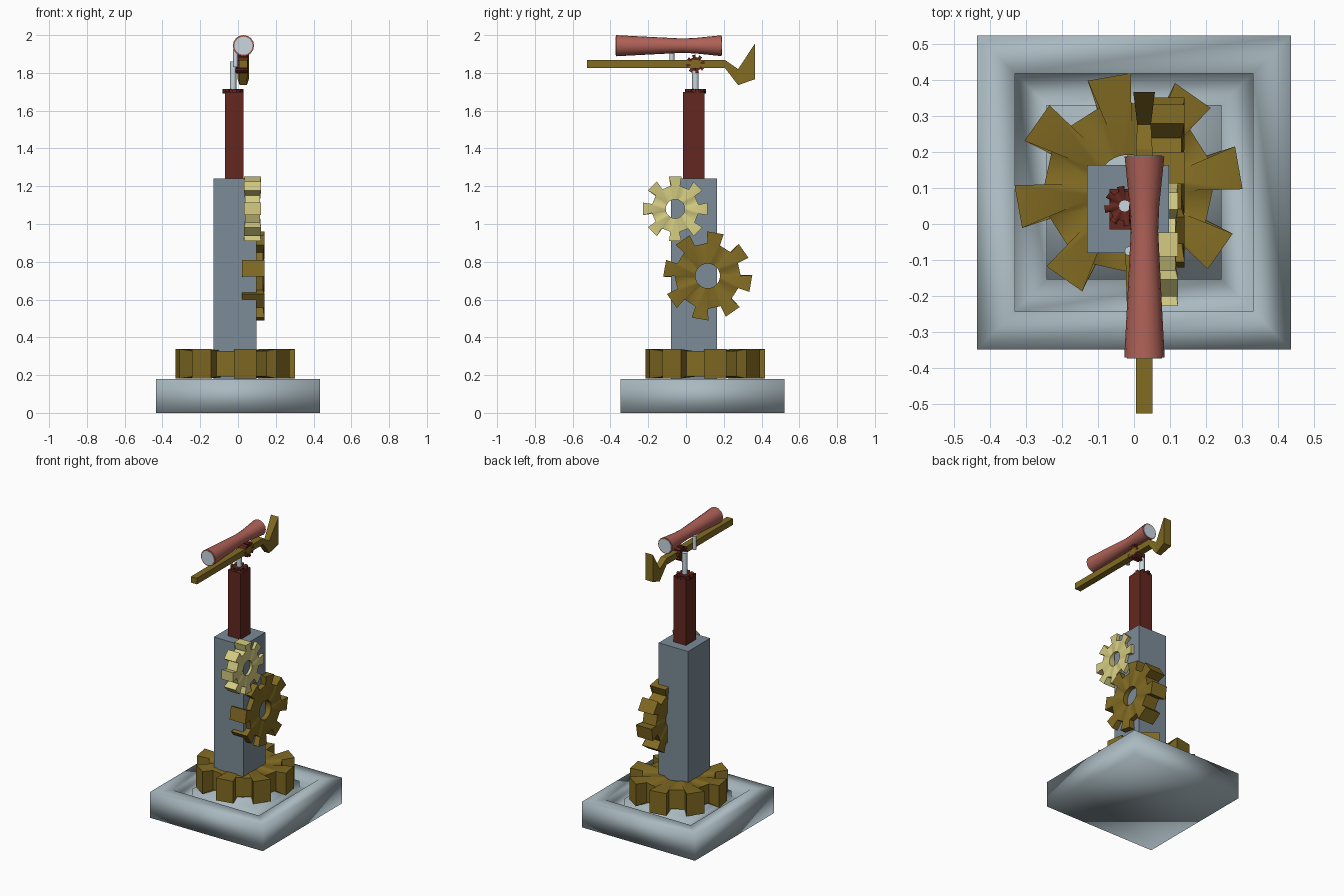
import bpy, math
from mathutils import Matrix, Vector

if "Cube" in bpy.data.objects:
    bpy.data.objects.remove(bpy.data.objects["Cube"])


def mat(name, rgb):
    m = bpy.data.materials.new(name)
    m.diffuse_color = (*rgb, 1)
    m.use_nodes = True
    m.node_tree.nodes["Principled BSDF"].inputs["Base Color"].default_value = m.diffuse_color
    return m


STONE = mat("light_stone", (0.40, 0.49, 0.53))
SLATE = mat("slate_grey", (0.20, 0.26, 0.31))
GOLD = mat("dark_gold", (0.22, 0.145, 0.016))
PALE = mat("pale_yellow", (0.66, 0.60, 0.22))
RED = mat("dark_red", (0.125, 0.02, 0.013))
PINK = mat("dusty_pink", (0.43, 0.12, 0.095))
GLASS = mat("pale_grey", (0.58, 0.68, 0.74))


def make(name, verts, faces, mats, smooth=None):
    me = bpy.data.meshes.new(name)
    me.from_pydata([tuple(v) for v in verts], [], faces)
    me.update()
    ob = bpy.data.objects.new(name, me)
    bpy.context.collection.objects.link(ob)
    for m in mats:
        me.materials.append(m)
    if smooth:
        bpy.ops.object.select_all(action='DESELECT')
        ob.select_set(True)
        bpy.context.view_layer.objects.active = ob
        bpy.ops.object.shade_smooth_by_angle(angle=math.radians(smooth))
    return ob


def loft(name, rings, mats, smooth=None, end_mat=0):
    """Skin a list of equal-length vertex rings and cap both ends."""
    n = len(rings[0])
    verts = [v for r in rings for v in r]
    faces = [(k * n + i, k * n + (i + 1) % n, (k + 1) * n + (i + 1) % n, (k + 1) * n + i)
             for k in range(len(rings) - 1) for i in range(n)]
    faces += [tuple(range(n))[::-1], tuple(range(len(verts) - n, len(verts)))]
    ob = make(name, verts, faces, mats, smooth)
    for p in ob.data.polygons[-2:]:
        p.material_index = end_mat
    return ob


def square(cx, cy, hx, hy, z):
    return [(cx + sx * hx, cy + sy * hy, z) for sx, sy in ((-1, -1), (1, -1), (1, 1), (-1, 1))]


def box(name, x0, x1, y0, y1, z0, z1, m):
    c = ((x0 + x1) / 2, (y0 + y1) / 2, (x1 - x0) / 2, (y1 - y0) / 2)
    return loft(name, [square(*c, z0), square(*c, z1)], [m])


def rod(name, x, y, r, z0, z1, m):
    def ring(z):
        return [(x + r * math.cos(i * math.pi / 6), y + r * math.sin(i * math.pi / 6), z)
                for i in range(12)]
    return loft(name, [ring(z0), ring(z1)], [m], 40)


def gear(name, centre, r_tip, r_root, r_hole, depth, m, phase=0, axis='Z', teeth=8):
    """Toothed wheel whose teeth are a little thicker than its body."""
    inner, outer_a, outer_b = [], [], []
    h = depth / 2
    verts, faces = [], []
    for t in range(teeth):
        for da, r in ((-10, r_root), (-11, r_tip), (11, r_tip), (10, r_root)):
            a = math.radians(phase + t * 360 / teeth + da)
            # the hole points stay evenly spread
            b = math.radians(phase + t * 360 / teeth + {(-10): -16.9, -11: -5.6, 11: 5.6, 10: 16.9}[da])
            hz = h if r == r_tip else h * 0.86
            o = (r * math.cos(a), r * math.sin(a))
            i = (r_hole * math.cos(b), r_hole * math.sin(b))
            verts += [(*o, hz), (*i, h * 0.84), (*i, -h * 0.84), (*o, -hz)]
    n = teeth * 4
    for k in range(n):
        p, q = k * 4, ((k + 1) % n) * 4
        for c in range(4):
            d = (c + 1) % 4
            faces.append((p + c, q + c, q + d, p + d))
    # axis X maps the wheel plane onto y and z
    rot = Matrix.Identity(3) if axis == 'Z' else Matrix(((0, 0, 1), (1, 0, 0), (0, 1, 0)))
    verts = [rot @ Vector(v) + Vector(centre) for v in verts]
    return make(name, verts, faces, [m], 50)


# base slab with a square groove around the middle plinth
CY = 0.0875
steps = [(0.435, 0), (0.435, 0.18), (0.33, 0.18), (0.33, 0.13), (0.242, 0.13), (0.242, 0.18)]
loft("base", [square(0, CY, s, s, z) for s, z in steps], [STONE], 180)

# column and upper pillar
box("column", -0.13, 0.097, -0.08, 0.163, 0.18, 1.24, SLATE)
box("pillar", -0.068, 0.03, -0.015, 0.097, 1.235, 1.70, RED)

# gears
gear("floor_gear", (-0.015, 0.102, 0.26), 0.316, 0.235, 0.09, 0.155, GOLD, 10)
gear("side_gear", (0.08, 0.115, 0.725), 0.236, 0.175, 0.065, 0.12, GOLD, -10, 'X')
gear("upper_gear", (0.077, -0.057, 1.08), 0.174, 0.125, 0.05, 0.09, PALE, 0, 'X')
gear("collar_gear", (-0.027, 0.05, 1.703), 0.056, 0.042, 0.012, 0.024, RED, 10)
gear("pivot_gear", (0.02, 0.05, 1.847), 0.05, 0.037, 0.01, 0.068, RED, 10, 'X')

# support rods
rod("main_rod", -0.026, 0.05, 0.017, 1.69, 1.86, GLASS)
rod("tube_post", -0.013, -0.075, 0.013, 1.83, 1.925, GLASS)

# lever bar with its flared tail: y, bottom z, top z, half width
bar = [(-0.525, 1.825, 1.868, 0.023), (0.207, 1.825, 1.868, 0.023),
       (0.276, 1.735, 1.82, 0.019), (0.366, 1.767, 1.957, 0.03)]
loft("lever", [[(0.028 + s * w, y, z) for s, z in ((-1, z0), (-1, z1), (1, z1), (1, z0))]
               for y, z0, z1, w in bar], [GOLD])

# hourglass tube with pale ends
tube = [(-0.37, 0.056), (-0.20, 0.047), (-0.02, 0.038), (0.05, 0.041), (0.187, 0.055)]
tube_ob = loft("tube", [[(0.029 + r * math.sin(i * math.pi / 8), y, 1.944 + r * math.cos(i * math.pi / 8))
                         for i in range(16)] for y, r in tube], [PINK], 40)
# lens discs leave a thin pink rim
for name, y in (("front_lens", -0.37), ("rear_lens", 0.187)):
    s = math.copysign(0.003, y)
    loft(name, [[(0.029 + 0.048 * math.sin(i * math.pi / 8), yy, 1.944 + 0.048 * math.cos(i * math.pi / 8))
                 for i in range(16)] for yy in sorted((y - s, y + s))], [GLASS])

# make all face directions consistent
for ob in bpy.context.collection.objects:
    bpy.ops.object.select_all(action='DESELECT')
    ob.select_set(True)
    bpy.context.view_layer.objects.active = ob
    bpy.ops.object.mode_set(mode='EDIT')
    bpy.ops.mesh.select_all(action='SELECT')
    bpy.ops.mesh.normals_make_consistent(inside=False)
    bpy.ops.object.mode_set(mode='OBJECT')
